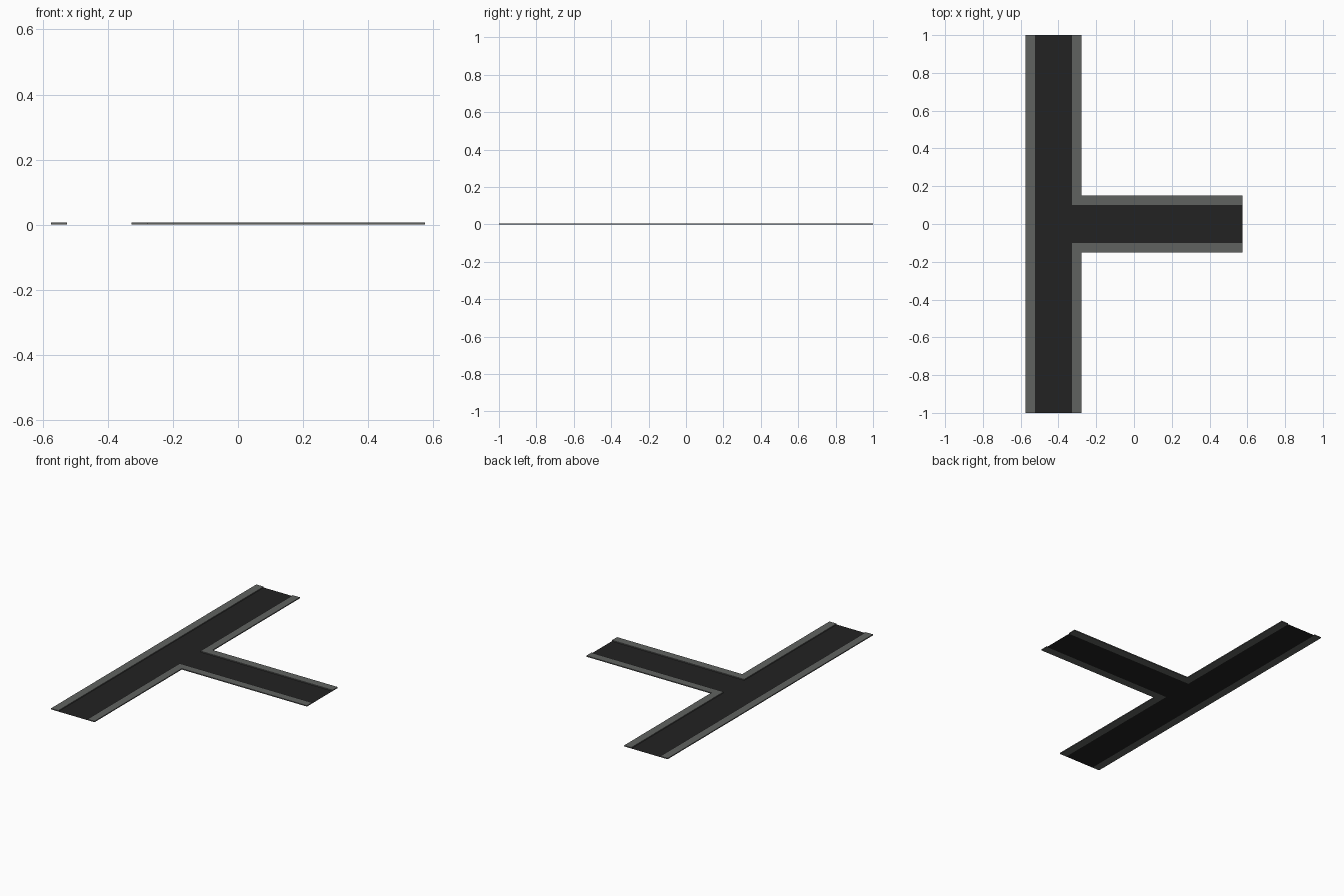
import bpy, bmesh

if "Cube" in bpy.data.objects:
    bpy.data.objects.remove(bpy.data.objects["Cube"])

X0, X1, X2, X3 = -0.575, -0.525, -0.327, -0.278   # outer kerb, road, inner kerb
END, HALF, OUT, H = 0.575, 0.10, 0.15, 0.006      # side road end, half widths, kerb height


def material(name, rgb):
    m = bpy.data.materials.new(name)
    m.diffuse_color = (*rgb, 1)
    m.use_nodes = True
    m.node_tree.nodes["Principled BSDF"].inputs["Base Color"].default_value = m.diffuse_color
    return m


asphalt = material("asphalt", (0.016, 0.016, 0.016))
paving = material("paving_grey", (0.118, 0.123, 0.118))


def flat_part(name, outline, mat, height=0.0):
    """Flat polygon, extruded to a closed slab when a height is given."""
    bm = bmesh.new()
    face = bm.faces.new([bm.verts.new((x, y, 0)) for x, y in outline])
    if height:
        top = bmesh.ops.extrude_face_region(bm, geom=[face], use_keep_orig=True)["geom"]
        for v in top:
            if isinstance(v, bmesh.types.BMVert):
                v.co.z = height
        bmesh.ops.recalc_face_normals(bm, faces=bm.faces)
    elif face.normal.z < 0 or face.calc_area() == 0:
        face.normal_flip()
    me = bpy.data.meshes.new(name)
    bm.to_mesh(me)
    bm.free()
    me.materials.append(mat)
    ob = bpy.data.objects.new(name, me)
    bpy.context.collection.objects.link(ob)
    return ob


# road surfaces
flat_part("main_road", [(X1, -1), (X2, -1), (X2, 1), (X1, 1)], asphalt)
flat_part("side_road", [(X2, -HALF), (END, -HALF), (END, HALF), (X2, HALF)], asphalt)

# straight pavement along the far side
flat_part("far_pavement", [(X0, -1), (X1, -1), (X1, 1), (X0, 1)], paving, H)

# L-shaped pavements on both sides of the junction
for name, s in (("back_corner_pavement", 1), ("front_corner_pavement", -1)):
    pts = [(X2, HALF), (END, HALF), (END, OUT), (X3, OUT), (X3, 1), (X2, 1)]
    pts = [(x, s * y) for x, y in pts]
    flat_part(name, pts if s > 0 else pts[::-1], paving, H)
